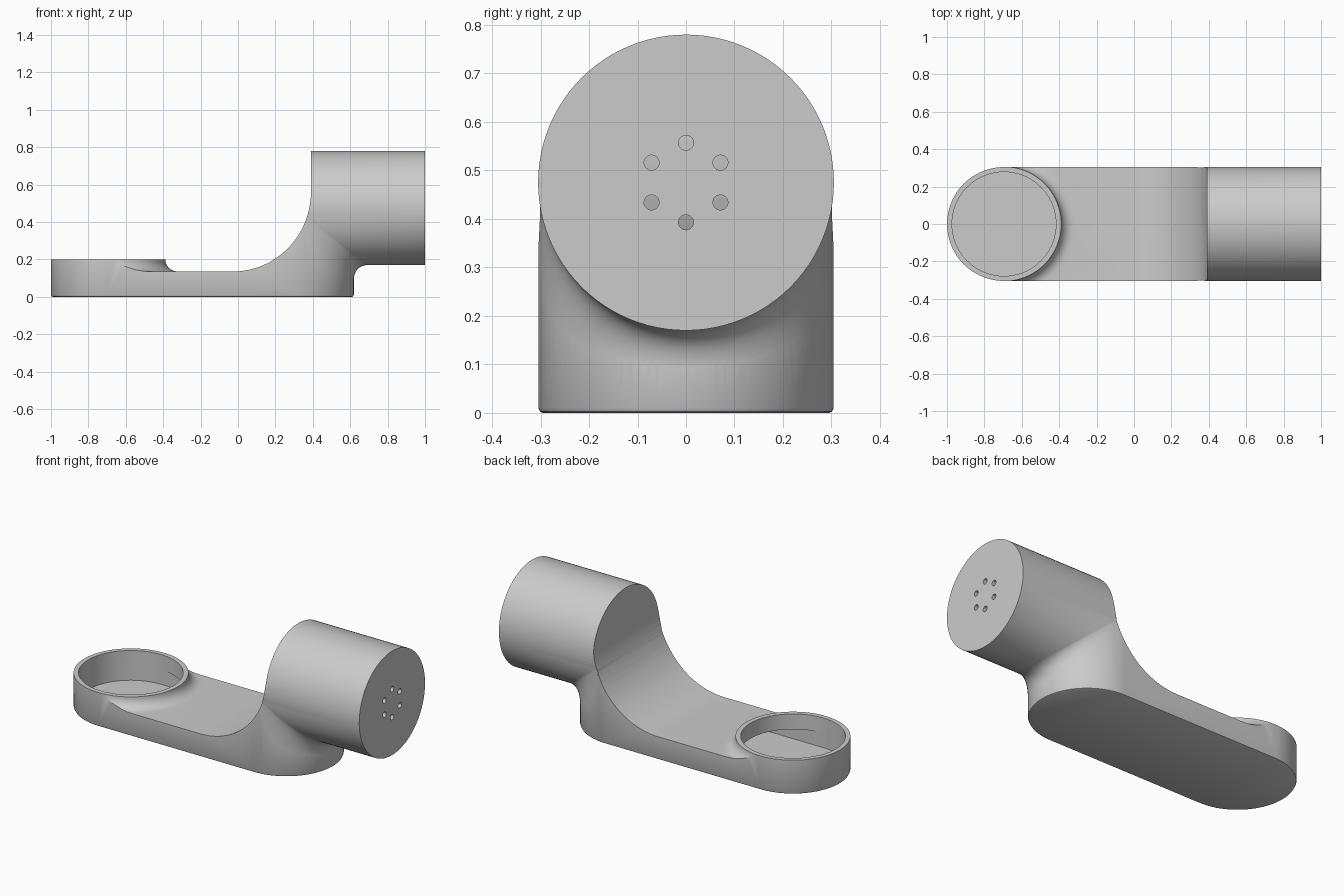
import bpy, bmesh
from math import sin, cos, pi, radians

if "Cube" in bpy.data.objects:
    bpy.data.objects.remove(bpy.data.objects["Cube"])

R, T = 0.305, 0.025           # outer radius, wall thickness
XL, XR = -0.695, 0.315        # centres of the two rounded arm ends
ZC = 0.475                    # axis height of the barrel
PLATE, RIM = 0.135, 0.2       # heights of the arm top and cup rim


def loft(name, loops):
    """Closed solid through a list of equal-length point loops."""
    bm = bmesh.new()
    rings = [[bm.verts.new(p) for p in loop] for loop in loops]
    n = len(rings[0])
    for a, b in zip(rings, rings[1:]):
        for i in range(n):
            j = (i + 1) % n
            bm.faces.new((a[i], a[j], b[j], b[i]))
    bm.faces.new(rings[0])
    bm.faces.new(rings[-1])
    bmesh.ops.triangulate(bm, faces=bm.faces[:])
    bmesh.ops.recalc_face_normals(bm, faces=bm.faces[:])
    if bm.calc_volume(signed=True) < 0:
        bmesh.ops.reverse_faces(bm, faces=bm.faces[:])
    me = bpy.data.meshes.new(name)
    bm.to_mesh(me)
    bm.free()
    ob = bpy.data.objects.new(name, me)
    bpy.context.collection.objects.link(ob)
    return ob


def volume(me):
    bm = bmesh.new()
    bm.from_mesh(me)
    v = bm.calc_volume(signed=True)
    bm.free()
    return v


def boolean(ob, other, op):
    """Combine two solids, taking the first solver with a plausible volume."""
    va, vb = volume(ob.data), volume(other.data)
    low, high = (max(va, vb), va + vb) if op == 'UNION' else (max(va - vb, 0.001), va)
    for solver in ('MANIFOLD', 'EXACT', 'FLOAT'):
        mod = ob.modifiers.new(op, 'BOOLEAN')
        mod.operation, mod.object, mod.solver = op, other, solver
        bpy.context.view_layer.update()
        dg = bpy.context.evaluated_depsgraph_get()
        me = bpy.data.meshes.new_from_object(ob.evaluated_get(dg))
        ob.modifiers.remove(mod)
        if len(me.polygons) and low - 1e-4 <= volume(me) <= high - 1e-7:
            ob.data = me
            break
    bpy.data.objects.remove(other)


def slot_loop(r, z, n=48):
    right = [(XR + r * cos(a), r * sin(a), z)
             for a in (-pi / 2 + pi * i / n for i in range(n + 1))]
    left = [(XL + r * cos(a), r * sin(a), z)
            for a in (pi / 2 + pi * i / n for i in range(n + 1))]
    return right + left


def disc_z(x, r, z, n=96):
    return [(x + r * cos(2 * pi * i / n), r * sin(2 * pi * i / n), z) for i in range(n)]


def disc_x(x, y, zc, r, n=96):
    return [(x, y + r * cos(2 * pi * i / n), zc + r * sin(2 * pi * i / n)) for i in range(n)]


def swoop(name, t):
    """Cutter that shapes the arm top and the curved back of the barrel."""
    pts = [(-1.3, PLATE - t)]
    for i in range(25):
        a = pi / 2 * i / 24
        pts.append((-0.03 + (0.42 + t) * sin(a), 0.56 - (0.425 + t) * cos(a)))
    pts += [(0.39 + t, 1.0), (-1.3, 1.0)]
    return loft(name, [[(x, y, z) for x, z in pts] for y in (-0.5, 0.5)])


# outer arm with softened bottom edge, plus barrel
body = loft("handset_arm", [slot_loop(R - 0.01, 0), slot_loop(R - 0.004, 0.003),
                            slot_loop(R - 0.0005, 0.01), slot_loop(R - 0.0005, ZC)])
boolean(body, loft("barrel", [disc_x(0.2, 0, ZC, R), disc_x(1.0, 0, ZC, R)]), 'UNION')

# concave blend between arm end and barrel underside
sections = []
for k in range(49):
    f = radians(-82 + 164 * k / 48)
    c, s, r, q = cos(f), sin(f), R - 0.001, 0.9 * R
    p1 = (XR + r * c, r * s, 0.085 + 0.055 * s * s)
    pq = (XR + r * c, r * s, ZC - r * c)
    p2 = (XR + (R + 0.085) * c, r * s, ZC - r * c)
    sec = []
    for i in range(13):
        u = i / 12
        sec.append(tuple((1 - u) ** 2 * a + 2 * u * (1 - u) * b + u * u * d
                         for a, b, d in zip(p1, pq, p2)))
    sec += [(p2[0], q * s, ZC - q * c), (XR + q * c, q * s, ZC - q * c),
            (XR + q * c, q * s, p1[2])]
    sections.append(sec)
boolean(body, loft("neck_blend", sections), 'UNION')

# trim the top, keeping the cup rim with its flared foot
trim = swoop("trim_cutter", 0)
foot = [disc_z(XL, 0.42, 0.1), disc_z(XL, 0.42, 0.133)]
for i in range(9):
    a = pi / 2 * i / 8
    foot.append(disc_z(XL, 0.371 - 0.065 * sin(a), RIM - 0.064 * cos(a)))
boolean(trim, loft("rim_foot", foot), 'DIFFERENCE')
boolean(body, trim, 'DIFFERENCE')

# hollow interior
core = loft("core_cutter", [slot_loop(R - T - 0.0005, T), slot_loop(R - T - 0.0005, ZC)])
boolean(core, loft("barrel_core", [disc_x(0.2, 0, ZC, R - T), disc_x(1 - T, 0, ZC, R - T)]), 'UNION')
boolean(core, swoop("core_trim", T), 'DIFFERENCE')
boolean(body, core, 'DIFFERENCE')

# open cup at the left end
boolean(body, loft("cup_cutter", [disc_z(XL, R - T - 0.002, T + 0.002),
                                  disc_z(XL, R - T - 0.002, 0.4)]), 'DIFFERENCE')

# ring of six small holes in the barrel end
for i in range(6):
    a = radians(90 + 60 * i)
    y, z = 0.082 * cos(a), ZC + 0.082 * sin(a)
    boolean(body, loft("hole_cutter", [disc_x(0.9, y, z, 0.0155, 24),
                                       disc_x(1.1, y, z, 0.0155, 24)]), 'DIFFERENCE')

bpy.ops.object.select_all(action='DESELECT')
body.select_set(True)
bpy.context.view_layer.objects.active = body
bpy.ops.object.shade_smooth_by_angle(angle=radians(30))
